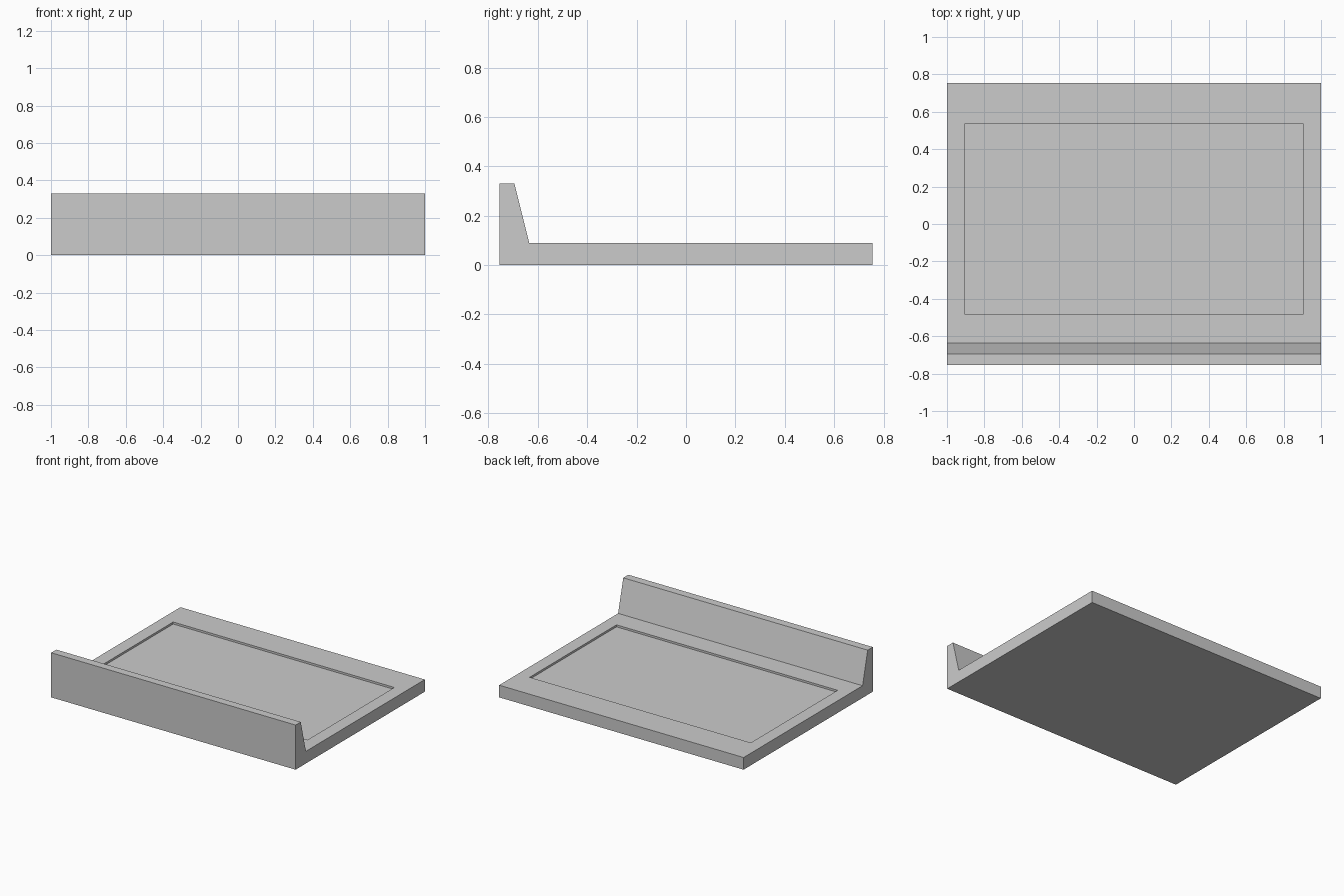
import bpy, bmesh

if "Cube" in bpy.data.objects:
    bpy.data.objects.remove(bpy.data.objects["Cube"])

HALF_X = 1.0
# Side profile (y, z): flat slab with a tapered raised lip at the front
PROFILE = [(-0.755, 0), (0.755, 0), (0.755, 0.09),
           (-0.635, 0.09), (-0.695, 0.33), (-0.755, 0.33)]


def extrude_profile(name, profile, half_x):
    bm = bmesh.new()
    face = bm.faces.new([bm.verts.new((-half_x, y, z)) for y, z in profile])
    ext = bmesh.ops.extrude_face_region(bm, geom=[face])
    verts = [v for v in ext["geom"] if isinstance(v, bmesh.types.BMVert)]
    bmesh.ops.translate(bm, verts=verts, vec=(2 * half_x, 0, 0))
    bmesh.ops.recalc_face_normals(bm, faces=bm.faces)
    mesh = bpy.data.meshes.new(name)
    bm.to_mesh(mesh)
    bm.free()
    obj = bpy.data.objects.new(name, mesh)
    bpy.context.collection.objects.link(obj)
    return obj


# Tray body
tray = extrude_profile("tray", PROFILE, HALF_X)

# Shallow rectangular recess in the top surface
cutter = extrude_profile("recess_cutter", [(-0.48, 0.075), (0.535, 0.075),
                                           (0.535, 0.2), (-0.48, 0.2)], 0.905)
mod = tray.modifiers.new("recess", "BOOLEAN")
mod.operation = "DIFFERENCE"
mod.solver = "EXACT"
mod.object = cutter
bpy.context.view_layer.objects.active = tray
tray.select_set(True)
bpy.ops.object.modifier_apply(modifier=mod.name)
bpy.data.objects.remove(cutter)
